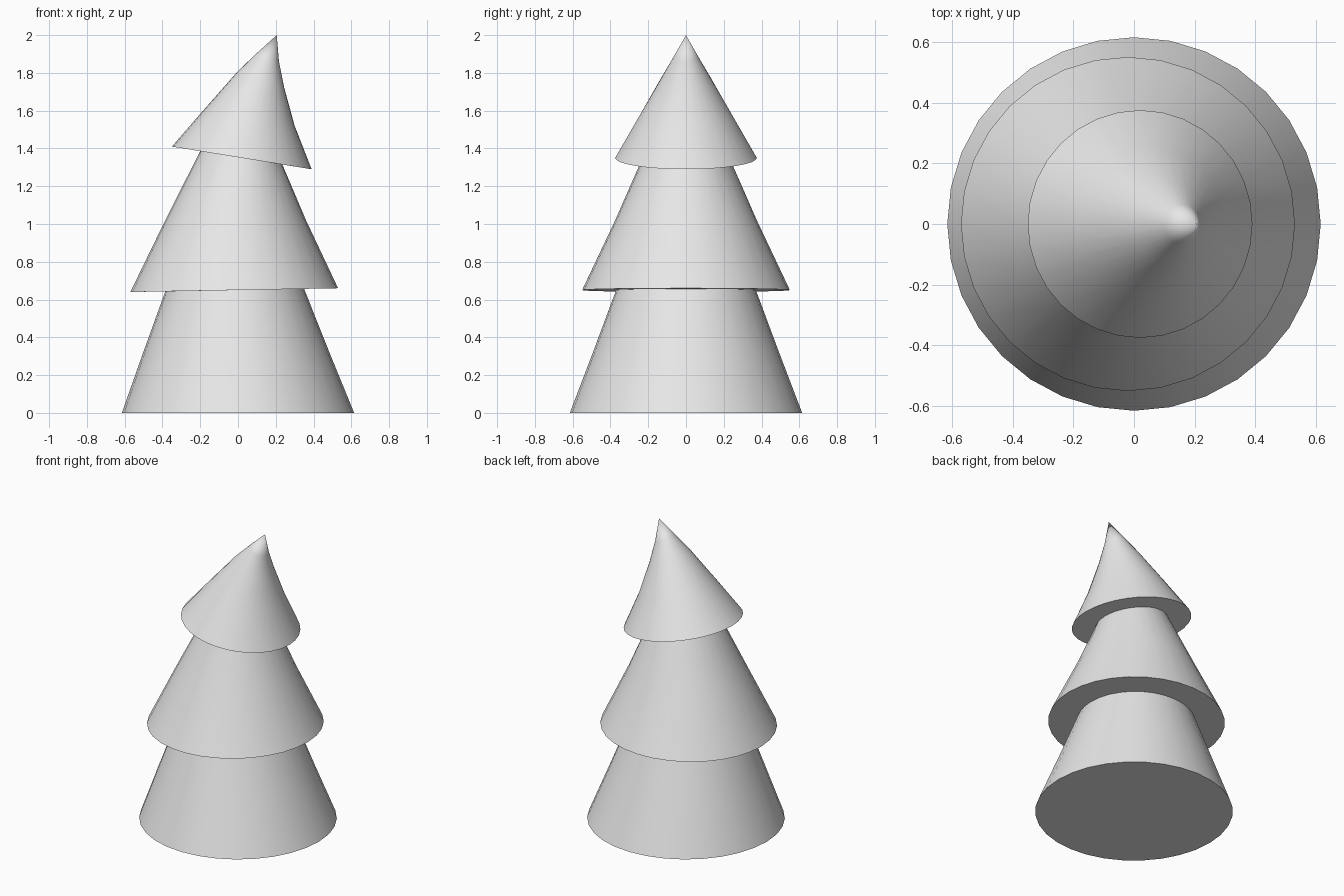
import bpy
import bmesh
import math
from mathutils import Vector

if "Cube" in bpy.data.objects:
    bpy.data.objects.remove(bpy.data.objects["Cube"])

SIDES = 32

grey = bpy.data.materials.new("light_grey")
grey.use_nodes = True
grey.diffuse_color = (0.8, 0.8, 0.8, 1)
grey.node_tree.nodes["Principled BSDF"].inputs["Base Color"].default_value = (0.8, 0.8, 0.8, 1)


def add_ring(bm, left, right, depth):
    """Tilted ring spanning two (x, z) points, with its own radius along y."""
    a, b = Vector((left[0], 0, left[1])), Vector((right[0], 0, right[1]))
    centre, half = (a + b) / 2, (b - a) / 2
    verts = []
    for i in range(SIDES):
        t = math.tau * i / SIDES
        verts.append(bm.verts.new(centre + half * math.cos(t) + Vector((0, depth * math.sin(t), 0))))
    return verts


def make_tier(name, rings, capped=False, tip=None):
    """Skin a stack of rings; optionally cap the bottom and close on a tip."""
    bm = bmesh.new()
    loops = [add_ring(bm, *r) for r in rings]
    for low, high in zip(loops, loops[1:]):
        for i in range(SIDES):
            j = (i + 1) % SIDES
            bm.faces.new((low[i], low[j], high[j], high[i]))
    if capped:
        bm.faces.new(loops[0][::-1])
    if tip:
        apex = bm.verts.new((tip[0], 0, tip[1]))
        for i in range(SIDES):
            bm.faces.new((loops[-1][i], loops[-1][(i + 1) % SIDES], apex))
    mesh = bpy.data.meshes.new(name)
    bm.to_mesh(mesh)
    bm.free()
    mesh.materials.append(grey)
    obj = bpy.data.objects.new(name, mesh)
    bpy.context.collection.objects.link(obj)
    bpy.ops.object.select_all(action="DESELECT")
    obj.select_set(True)
    bpy.context.view_layer.objects.active = obj
    bpy.ops.object.shade_smooth_by_angle(angle=math.radians(35))
    return obj


# Necks where one tier meets the underside of the next
lower_neck = ((-0.385, 0.643), (0.35, 0.657), 0.37)
upper_neck = ((-0.20, 1.386), (0.235, 1.315), 0.23)

# Bottom tier, closed underneath
make_tier("bottom_tier", [
    ((-0.615, 0), (0.615, 0), 0.615),
    ((-0.502, 0.32), (0.482, 0.325), 0.492),
    lower_neck,
], capped=True)

# Middle tier: flat underside, then leaning skirt
make_tier("middle_tier", [
    lower_neck,
    ((-0.57, 0.64), (0.53, 0.66), 0.55),
    ((-0.39, 1.01), (0.36, 1.02), 0.377),
    upper_neck,
])

# Top tier: tilted underside, bending to the tip
make_tier("top_tier", [
    upper_neck,
    ((-0.35, 1.41), (0.39, 1.29), 0.375),
    ((-0.185, 1.60), (0.30, 1.52), 0.254),
    ((0, 1.81), (0.245, 1.72), 0.134),
    ((0.10, 1.905), (0.217, 1.86), 0.066),
], tip=(0.205, 2.0))
